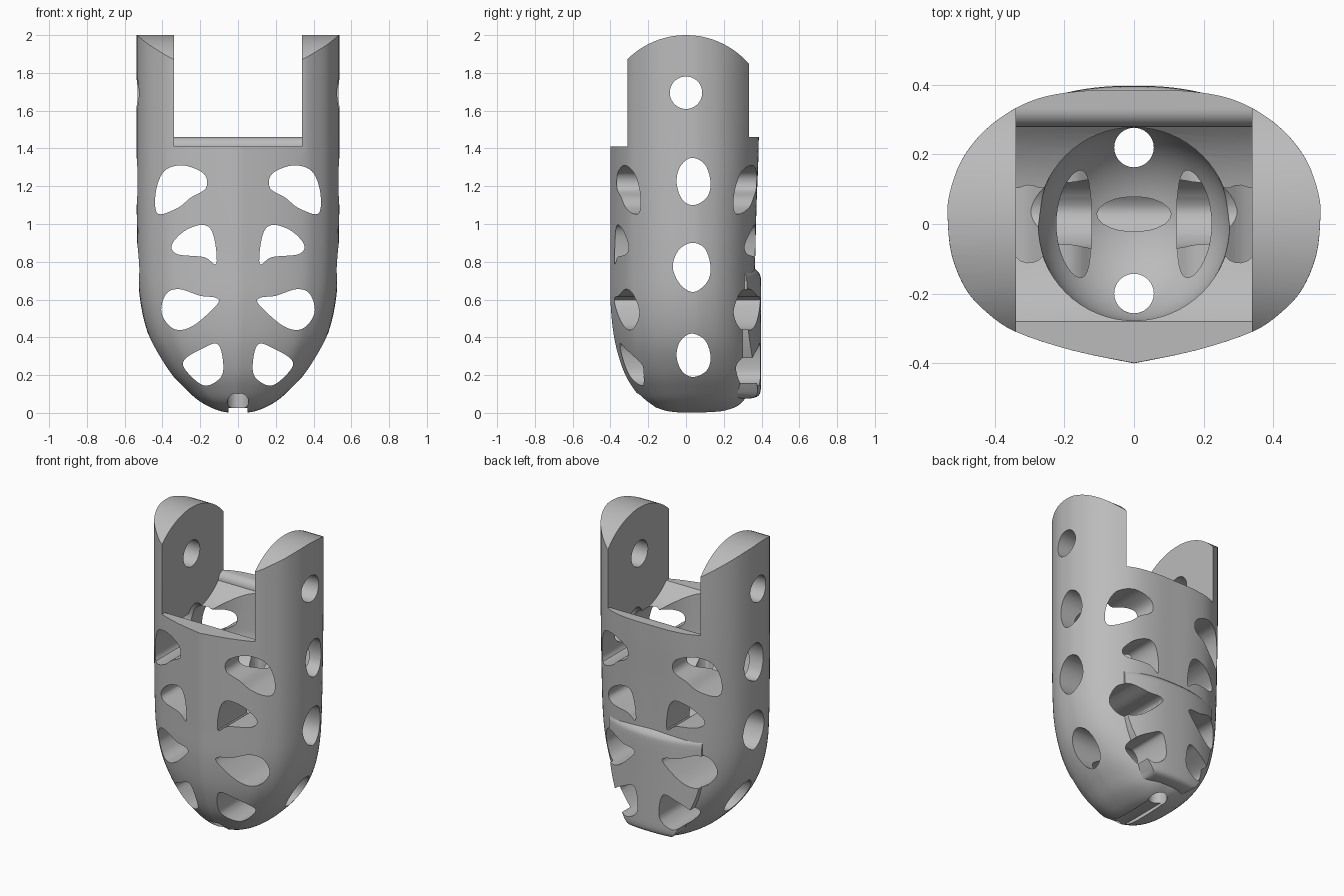
import bpy, bmesh, math
from mathutils import Vector

if "Cube" in bpy.data.objects:
    bpy.data.objects.remove(bpy.data.objects["Cube"])

grey = bpy.data.materials.new("plain grey")
grey.use_nodes = True
grey.diffuse_color = (0.5, 0.5, 0.5, 1)
grey.node_tree.nodes["Principled BSDF"].inputs["Base Color"].default_value = (0.5, 0.5, 0.5, 1)


def spline(pts, n, closed=False):
    """Catmull-Rom curve through the points, n steps per span."""
    p = [Vector(q) for q in pts]
    p = [p[-1]] + p + p[:2] if closed else [p[0]] + p + [p[-1]]
    out = []
    for a, b, c, d in zip(p, p[1:], p[2:], p[3:]):
        for i in range(n):
            t = i / n
            out.append(b + (c - a) * (t / 2) + (a * 2 - b * 5 + c * 4 - d) * (t * t / 2)
                       + (b * 3 - a - c * 3 + d) * (t ** 3 / 2))
    return out if closed else out + [p[-2]]


def arc(cx, cy, r, a0, a1, n=24):
    angles = [math.radians(a0 + (a1 - a0) * i / n) for i in range(n + 1)]
    return [(cx + r * math.cos(a), cy + r * math.sin(a)) for a in angles]


def loft(name, rings):
    """Closed solid through rings of equal point count."""
    bm = bmesh.new()
    rows = [[bm.verts.new(v) for v in ring] for ring in rings]
    for low, high in zip(rows, rows[1:]):
        for i in range(len(low)):
            j = (i + 1) % len(low)
            bm.faces.new((low[i], low[j], high[j], high[i]))
    bm.faces.new(rows[0][::-1])
    bm.faces.new(rows[-1])
    bmesh.ops.recalc_face_normals(bm, faces=bm.faces)
    mesh = bpy.data.meshes.new(name)
    bm.to_mesh(mesh)
    bm.free()
    mesh.materials.append(grey)
    obj = bpy.data.objects.new(name, mesh)
    bpy.context.collection.objects.link(obj)
    return obj


def prism(name, outline, axis, lo, hi):
    """Extrude a 2D outline along an axis."""
    place = {"x": lambda u, v, w: (w, u, v), "y": lambda u, v, w: (u, w, v),
             "z": lambda u, v, w: (u, v, w)}[axis]
    return loft(name, [[place(u, v, w) for u, v in outline] for w in (lo, hi)])


def combine(target, tool, operation="DIFFERENCE"):
    tool.hide_render = True
    mod = target.modifiers.new(tool.name, "BOOLEAN")
    mod.operation, mod.solver, mod.object = operation, "EXACT", tool
    bpy.context.view_layer.objects.active = target
    bpy.ops.object.modifier_apply(modifier=mod.name)
    bpy.data.objects.remove(tool)


# Shell plan, from back middle round to front middle, then mirrored
half = spline([(0, 0.385), (0.13, 0.384), (0.25, 0.368), (0.34, 0.333), (0.43, 0.268), (0.495, 0.185),
               (0.53, 0.09), (0.536, 0.02), (0.524, -0.09), (0.482, -0.19), (0.42, -0.257), (0.34, -0.31),
               (0.18, -0.363), (0, -0.4)], 4)
plan = half + [Vector((-p.x, p.y)) for p in half[-2:0:-1]]

# Height profile: half width, front depth, back depth, z
profile = spline([(0.04, 0.05, 0.13, 0), (0.11, 0.14, 0.23, 0.015), (0.2, 0.22, 0.30, 0.06),
                  (0.275, 0.275, 0.335, 0.125), (0.355, 0.325, 0.35, 0.21), (0.435, 0.365, 0.358, 0.33),
                  (0.485, 0.388, 0.36, 0.45), (0.517, 0.4, 0.362, 0.6), (0.53, 0.4, 0.365, 0.78),
                  (0.535, 0.4, 0.373, 1.1), (0.535, 0.4, 0.385, 1.46), (0.535, 0.4, 0.385, 2.1)], 4)
shell = loft("fingertip_shell", [
    [(p.x * w / 0.535, p.y * (b / 0.385 if p.y > 0 else f / 0.4), z) for p in plan]
    for w, f, b, z in profile])

# Raised nail pad curved round the back: half width, depth, z
pad = spline([(0.11, 0.33, 0.075), (0.15, 0.375, 0.085), (0.18, 0.395, 0.115), (0.23, 0.397, 0.2),
              (0.3, 0.397, 0.35), (0.335, 0.397, 0.5), (0.34, 0.397, 0.69), (0.34, 0.39, 0.735),
              (0.335, 0.365, 0.762)], 3)
steps = [i / 12 - 1 for i in range(25)]
combine(shell, loft("nail_pad", [
    [(w * s, d - 0.075 * abs(w * s / 0.34) ** 2.4, z) for s in steps] + [(w, 0.24, z), (-w, 0.24, z)]
    for w, d, z in pad]), "UNION")

# Arched tops of the two prongs
combine(shell, prism("prong_arch", arc(0, 1.56, 0.44, 0, 180, 48) + [(-0.44, -0.1), (0.44, -0.1)],
                     "x", -1, 1), "INTERSECT")

# Hinge slot with curved floor and rounded back lip
slot = ([(-0.6, 2.2), (-0.6, 1.41)] + arc(0, 1.69, 0.396, 225, 315)
        + arc(0.33, 1.41, 0.05, 180, 90, 10)[1:] + [(0.6, 1.46), (0.6, 2.2)])
combine(shell, prism("hinge_slot", slot, "x", -0.34, 0.34))

# Round bowl below the slot
bowl = arc(0, 1.155, 0.278, -89, 0, 20) + [(0.278, 1.6)]
combine(shell, loft("bowl", [[(r * math.cos(k * math.pi / 32), r * math.sin(k * math.pi / 32), z)
                              for k in range(64)] for r, z in bowl]))

# Cord holes and the groove joining them underneath
for y in (-0.2, 0.22):
    combine(shell, prism("cord_hole", arc(0, y, 0.057, 0, 345, 23), "z", -0.2, 1.2))
combine(shell, prism("cord_groove", [(-0.05, -0.1), (0.05, -0.1), (0.05, 0.025), (-0.05, 0.025)],
                     "y", -0.2, 0.22))

# Side to side holes
sides = [
    [(0.04, 0.19), (0.11, 0.225), (0.13, 0.3), (0.1, 0.385), (0.03, 0.42), (-0.03, 0.38), (-0.05, 0.3), (-0.02, 0.22)],
    [(0.04, 0.64), (0.11, 0.69), (0.13, 0.77), (0.1, 0.87), (0.03, 0.9), (-0.04, 0.86), (-0.07, 0.77), (-0.03, 0.68)],
    [(0.04, 1.1), (0.11, 1.14), (0.13, 1.22), (0.1, 1.315), (0.03, 1.35), (-0.03, 1.305), (-0.05, 1.22), (-0.02, 1.13)],
]
for outline in sides:
    combine(shell, prism("side_hole", spline(outline, 5, True), "x", -0.8, 0.8))
combine(shell, prism("pivot_hole", arc(0, 1.695, 0.086, 0, 348, 29), "x", -0.8, 0.8))

# Front to back holes, mirrored
fronts = [
    [(0.09, 0.19), (0.18, 0.145), (0.28, 0.23), (0.28, 0.285), (0.19, 0.34), (0.11, 0.365), (0.08, 0.28)],
    [(0.11, 0.575), (0.24, 0.46), (0.34, 0.445), (0.405, 0.53), (0.38, 0.63), (0.31, 0.655), (0.2, 0.62), (0.12, 0.61)],
    [(0.115, 0.79), (0.18, 0.825), (0.32, 0.84), (0.35, 0.89), (0.28, 0.965), (0.18, 0.995), (0.13, 0.94)],
    [(0.17, 1.19), (0.25, 1.14), (0.32, 1.085), (0.425, 1.055), (0.435, 1.17), (0.39, 1.28), (0.29, 1.31), (0.18, 1.265)],
]
for side in (1, -1):
    for outline in fronts:
        mirrored = [(side * x, z) for x, z in outline]
        combine(shell, prism("front_hole", spline(mirrored, 6, True), "y", -0.8, 0.8))

# Smooth shading with sharp hole rims
bpy.ops.object.select_all(action="DESELECT")
shell.select_set(True)
bpy.context.view_layer.objects.active = shell
bpy.ops.object.shade_smooth_by_angle(angle=math.radians(32))
